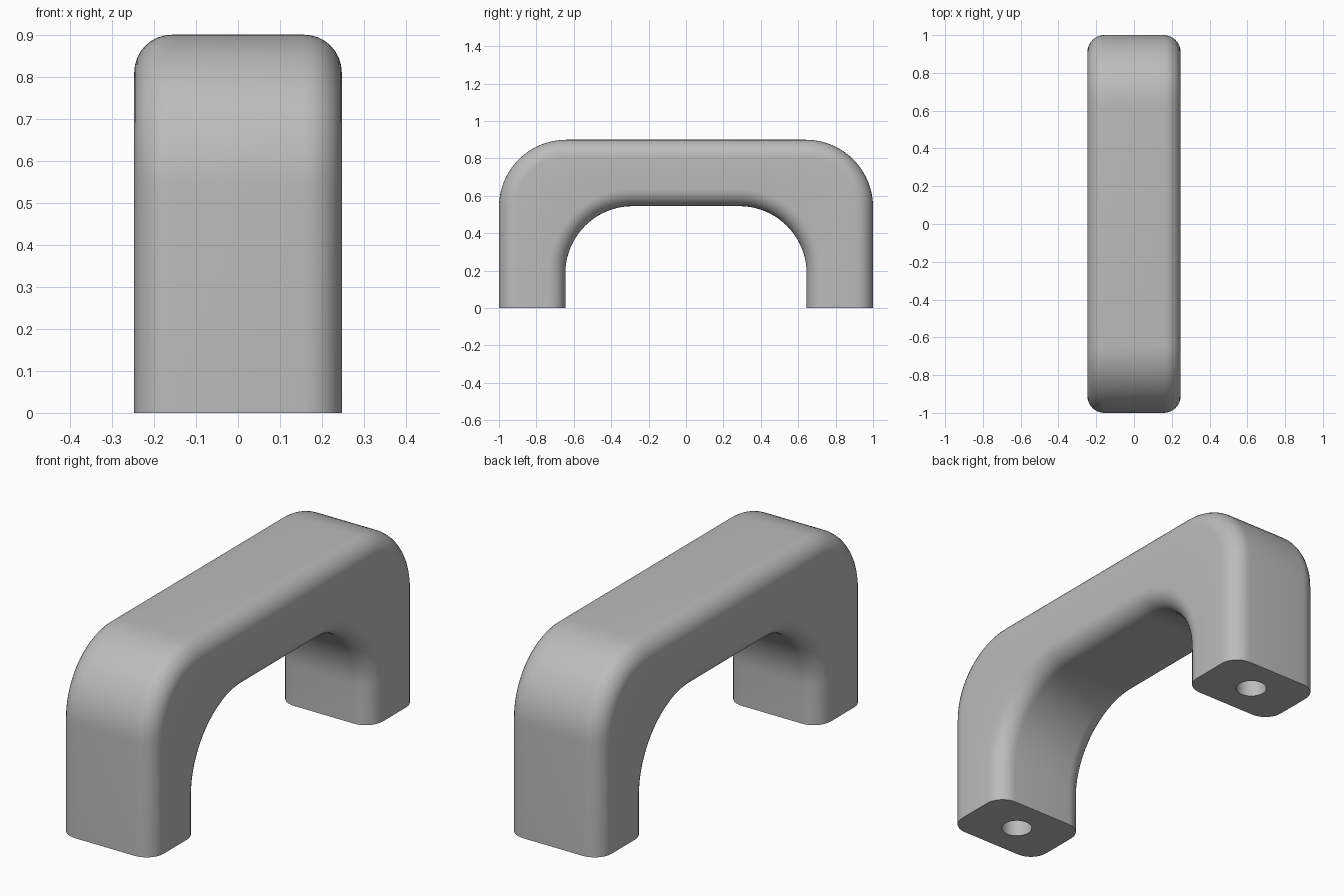
import bpy, bmesh, math
from mathutils import Vector

cube = bpy.data.objects.get("Cube")
if cube:
    bpy.data.objects.remove(cube)

HALF_LEN, HEIGHT, HALF_WIDTH = 1.0, 0.9, 0.247
THICK = 0.355          # thickness of legs and bar
BEND = 0.36            # radius of both the outer and the inner bend
EDGE = 0.09            # rounding of the long edges
BEND_STEPS, EDGE_STEPS = 20, 8
HOLE_RADIUS, HOLE_DEPTH = 0.068, 0.3

grey = bpy.data.materials.new("satin_grey")
grey.use_nodes = True
colour = (0.5, 0.5, 0.5, 1)
grey.diffuse_color = colour
grey.node_tree.nodes["Principled BSDF"].inputs["Base Color"].default_value = colour


def arch(half_len, height):
    """Points and outward normals along an arch with rounded shoulders."""
    half = [(Vector((0, half_len, 0)), Vector((0, 1, 0)))]
    centre = Vector((0, half_len - BEND, height - BEND))
    for i in range(BEND_STEPS + 1):
        a = math.pi / 2 * i / BEND_STEPS
        n = Vector((0, math.cos(a), math.sin(a)))
        half.append((centre + BEND * n, n))
    flip = Vector((1, -1, 1))
    return half + [(p * flip, n * flip) for p, n in reversed(half)]


def section(outer, inner, normal):
    """Rounded rectangle spanning the outer and inner arch at one station."""
    ring = []
    for corner in range(4):
        for i in range(EDGE_STEPS + 1):
            a = math.pi / 2 * (corner + i / EDGE_STEPS)
            side = 1 if corner in (0, 3) else -1
            on_outer = corner < 2
            x = side * (HALF_WIDTH - EDGE) + EDGE * math.cos(a)
            base = outer - EDGE * normal if on_outer else inner + EDGE * normal
            ring.append(base + EDGE * math.sin(a) * normal + Vector((x, 0, 0)))
    return ring


# Handle body: rounded sections swept along the arch
bm = bmesh.new()
rings = []
for (po, n), (pi, _) in zip(arch(HALF_LEN, HEIGHT), arch(HALF_LEN - THICK, HEIGHT - THICK)):
    rings.append([bm.verts.new(p) for p in section(po, pi, n)])
count = len(rings[0])
for a, b in zip(rings, rings[1:]):
    for i in range(count):
        j = (i + 1) % count
        bm.faces.new((a[i], a[j], b[j], b[i]))
bm.faces.new(rings[0])
bm.faces.new(rings[-1])
bmesh.ops.recalc_face_normals(bm, faces=bm.faces)
mesh = bpy.data.meshes.new("handle")
bm.to_mesh(mesh)
bm.free()
mesh.materials.append(grey)
handle = bpy.data.objects.new("handle", mesh)
bpy.context.collection.objects.link(handle)

# Blind screw holes in the feet
for side in (-1, 1):
    bpy.ops.mesh.primitive_cylinder_add(
        vertices=32, radius=HOLE_RADIUS, depth=2 * HOLE_DEPTH,
        location=(0, side * (HALF_LEN - THICK / 2), 0))
    cutter = bpy.context.object
    cutter.name = "screw_hole_cutter"
    cutter.hide_render = True
    cutter.data.materials.append(grey)
    cut = handle.modifiers.new("screw_hole", 'BOOLEAN')
    cut.operation, cut.solver, cut.object = 'DIFFERENCE', 'EXACT', cutter
    bpy.ops.object.select_all(action='DESELECT')
    bpy.context.view_layer.objects.active = handle
    handle.select_set(True)
    bpy.ops.object.modifier_apply(modifier=cut.name)
    bpy.data.objects.remove(cutter)

bpy.ops.object.shade_smooth_by_angle(angle=math.radians(30))
